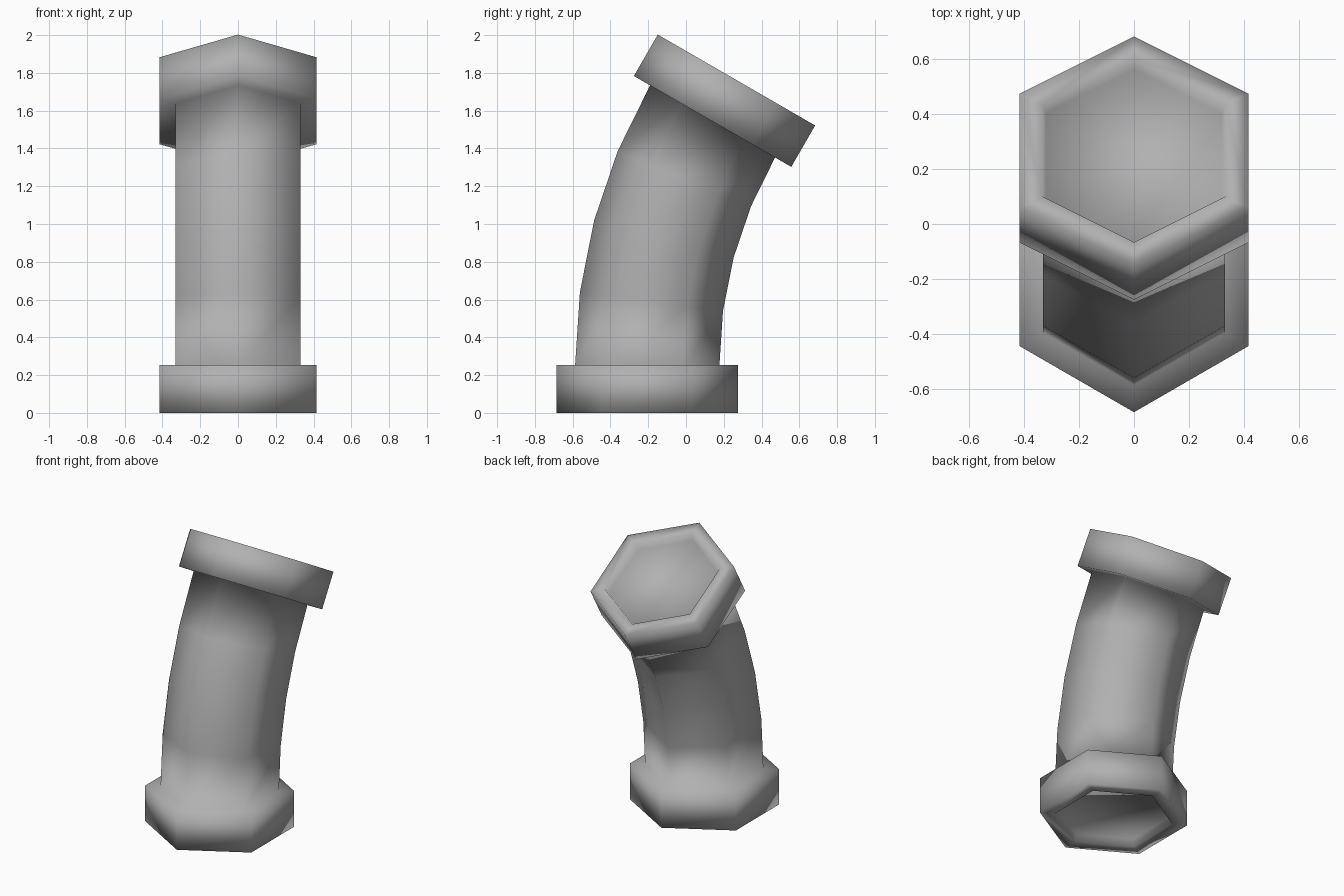
import bpy, bmesh
from math import sin, cos, pi, radians

if "Cube" in bpy.data.objects:
    bpy.data.objects.remove(bpy.data.objects["Cube"])

SIDES = 6
Y0 = -0.205          # centre of the lower flange
H = 0.253            # flange height
BEND_R = 2.58        # radius of the bend's centre line
BEND = radians(30)
STEPS = 4
FLANGE, PIPE, BORE, FLOOR = 0.481, 0.382, 0.385, 0.37
DEPTH = 0.05         # depth of the recess in each end

bm = bmesh.new()


def ring(radius, angle, along):
    """Hexagon across the bent path, shifted 'along' its local axis."""
    cy = Y0 + BEND_R * (1 - cos(angle)) + along * sin(angle)
    cz = H + BEND_R * sin(angle) + along * cos(angle)
    verts = []
    for i in range(SIDES):
        t = pi / 2 + 2 * pi * i / SIDES
        x, y = radius * cos(t), radius * sin(t)
        verts.append(bm.verts.new((x, cy + y * cos(angle), cz - y * sin(angle))))
    return verts


# lower end: recess floor, rim, flange
rings = [ring(FLOOR, 0, DEPTH - H), ring(BORE, 0, -H),
         ring(FLANGE, 0, -H), ring(FLANGE, 0, 0)]
# bent pipe
rings += [ring(PIPE, BEND * k / STEPS, 0) for k in range(STEPS + 1)]
# upper end: flange, rim, recess floor
rings += [ring(FLANGE, BEND, 0), ring(FLANGE, BEND, H),
          ring(BORE, BEND, H), ring(FLOOR, BEND, H - DEPTH)]

# skin the rings and close both recess floors
for a, b in zip(rings, rings[1:]):
    for i in range(SIDES):
        j = (i + 1) % SIDES
        bm.faces.new((a[i], a[j], b[j], b[i]))
bm.faces.new(list(reversed(rings[0])))
bm.faces.new(rings[-1])
bmesh.ops.recalc_face_normals(bm, faces=bm.faces)
for f in bm.faces:
    f.smooth = True

mesh = bpy.data.meshes.new("bent_pipe")
bm.to_mesh(mesh)
bm.free()

# darker grey metal
mat = bpy.data.materials.new("dark_grey")
mat.diffuse_color = (0.44, 0.44, 0.44, 1)
mat.use_nodes = True
mat.node_tree.nodes["Principled BSDF"].inputs["Base Color"].default_value = mat.diffuse_color
mesh.materials.append(mat)
bpy.context.collection.objects.link(bpy.data.objects.new("bent_pipe", mesh))
